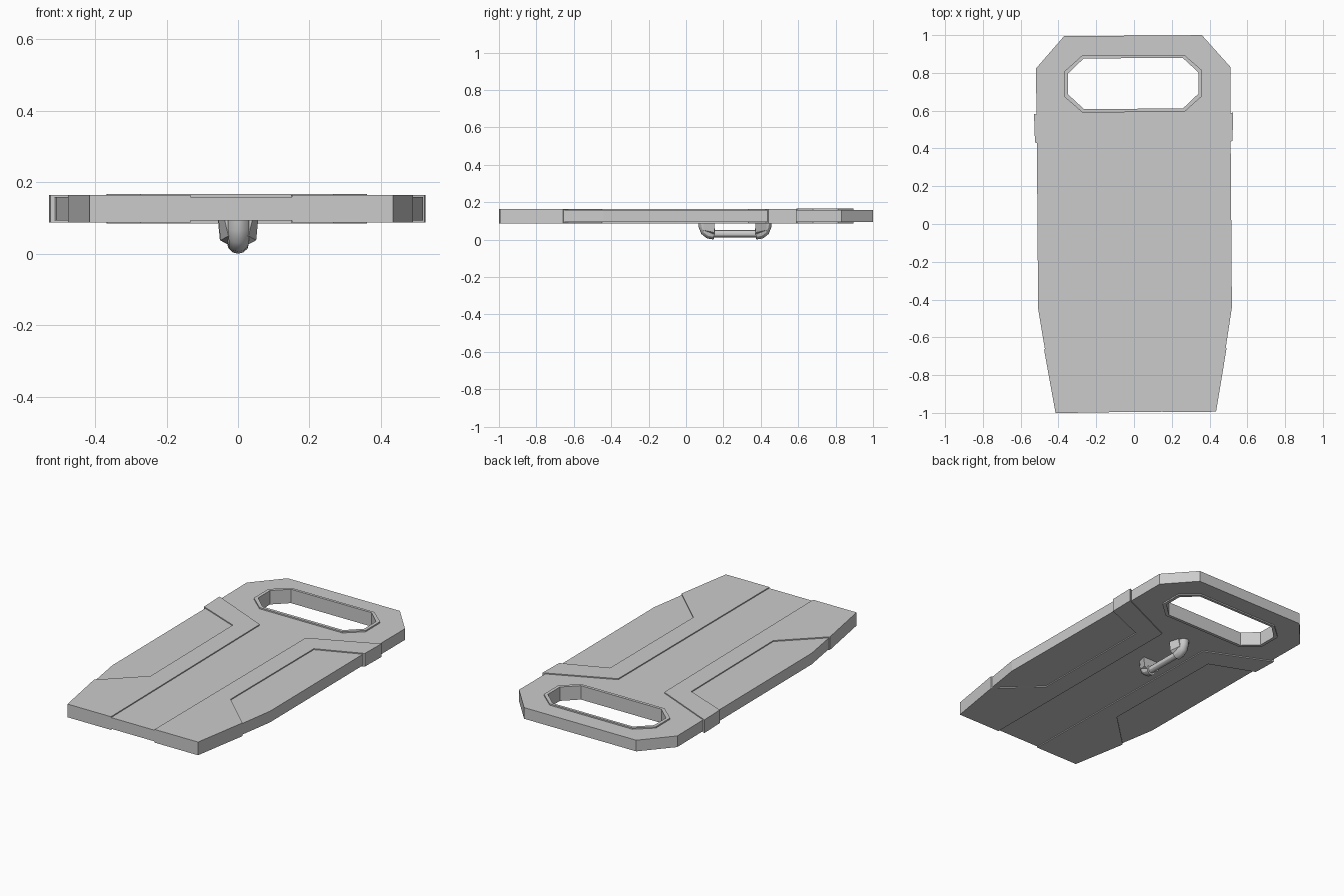
import bpy, bmesh

if "Cube" in bpy.data.objects:
    bpy.data.objects.remove(bpy.data.objects["Cube"])

MID = 0.126   # mid height of the plate
YAW = 0.0075  # the whole shield is turned very slightly


def place(ob):
    ob.rotation_euler.z = YAW
    ob.location.x += 0.002


def to_mesh(ob):
    bpy.ops.object.select_all(action='DESELECT')
    ob.select_set(True)
    bpy.context.view_layer.objects.active = ob
    bpy.ops.object.convert(target='MESH')
    return bpy.context.object


def slab(name, loops, half):
    """Flat plate from closed outlines; an inner outline becomes a hole."""
    cu = bpy.data.curves.new(name, 'CURVE')
    cu.dimensions = '2D'
    cu.fill_mode = 'BOTH'
    cu.extrude = half
    for loop in loops:
        sp = cu.splines.new('POLY')
        sp.points.add(len(loop) - 1)
        for p, (x, y) in zip(sp.points, loop):
            p.co = (x, y, 0, 1)
        sp.use_cyclic_u = True
        sp.use_smooth = False
    ob = bpy.data.objects.new(name, cu)
    bpy.context.collection.objects.link(ob)
    ob.location.z = MID
    place(ob)
    return to_mesh(ob)


def tube(name, path, radius):
    """Round tube in the yz plane."""
    cu = bpy.data.curves.new(name, 'CURVE')
    cu.dimensions = '3D'
    cu.bevel_depth = radius
    cu.bevel_resolution = 4
    cu.use_fill_caps = True
    sp = cu.splines.new('POLY')
    sp.points.add(len(path) - 1)
    for p, (y, z) in zip(sp.points, path):
        p.co = (0, y, z, 1)
    ob = bpy.data.objects.new(name, cu)
    bpy.context.collection.objects.link(ob)
    place(ob)
    ob = to_mesh(ob)
    bpy.ops.object.shade_smooth_by_angle()
    return ob


def mirrored(half):
    return half + [(-x, y) for x, y in reversed(half)]


def octagon(w, y0, y1, cx, cy):
    return mirrored([(w - cx, y1), (w, y1 - cy), (w, y0 + cy), (w - cx, y0)])


# base plate with the hand opening
outline = mirrored([(0.365, 0.997), (0.515, 0.827), (0.513, 0.44),
                    (0.513, -0.445), (0.485, -0.62), (0.422, -0.995)])
slab("base_plate", [outline, octagon(0.355, 0.60, 0.885, 0.09, 0.08)], 0.033)

# raised rim around the hand opening
slab("opening_rim", [octagon(0.364, 0.592, 0.894, 0.094, 0.083),
                     octagon(0.345, 0.61, 0.878, 0.083, 0.078)], 0.041)

# raised side bands, wrapping both faces of the plate
band = [(0.527, 0.588), (0.15, 0.42), (0.142, -0.997), (0.425, -0.997),
        (0.483, -0.662), (0.26, -0.45), (0.264, 0.331), (0.523, 0.436)]
for side, s in (("left", -1), ("right", 1)):
    slab(side + "_band", [[(s * x, y) for x, y in band]], 0.039)

# grip bar beneath the plate
tube("grip_bar", [(0.12, 0.031), (0.40, 0.031)], 0.02)

# curved brackets and their winged mounts, mirrored about the grip centre
GRIP_Y = 0.262
elbow = [(-0.168, 0.1), (-0.165, 0.072), (-0.156, 0.048), (-0.138, 0.034), (-0.11, 0.03)]
for end, s in (("front", 1), ("rear", -1)):
    tube(end + "_bracket", [(GRIP_Y + s * y, z) for y, z in elbow], 0.03)
    bm = bmesh.new()
    rings = []
    for y, top, low in ((-0.168, 0.04, 0.028), (-0.11, 0.056, 0.05)):
        prof = [(top, 0.1), (low, 0.038), (0.025, 0.025)]
        prof = prof + [(-x, z) for x, z in reversed(prof)]
        if y < -0.15:
            prof = [(x, max(z, 0.05)) if abs(x) > 0.026 else (x, 0.042) for x, z in prof]
        rings.append([bm.verts.new((x, GRIP_Y + s * y, z)) for x, z in prof])
    a, b = rings
    bm.faces.new(a)
    bm.faces.new(b)
    for i in range(len(a)):
        j = (i + 1) % len(a)
        bm.faces.new((a[i], a[j], b[j], b[i]))
    bmesh.ops.recalc_face_normals(bm, faces=bm.faces)
    me = bpy.data.meshes.new(end + "_mount")
    bm.to_mesh(me)
    bm.free()
    ob = bpy.data.objects.new(end + "_mount", me)
    bpy.context.collection.objects.link(ob)
    place(ob)
